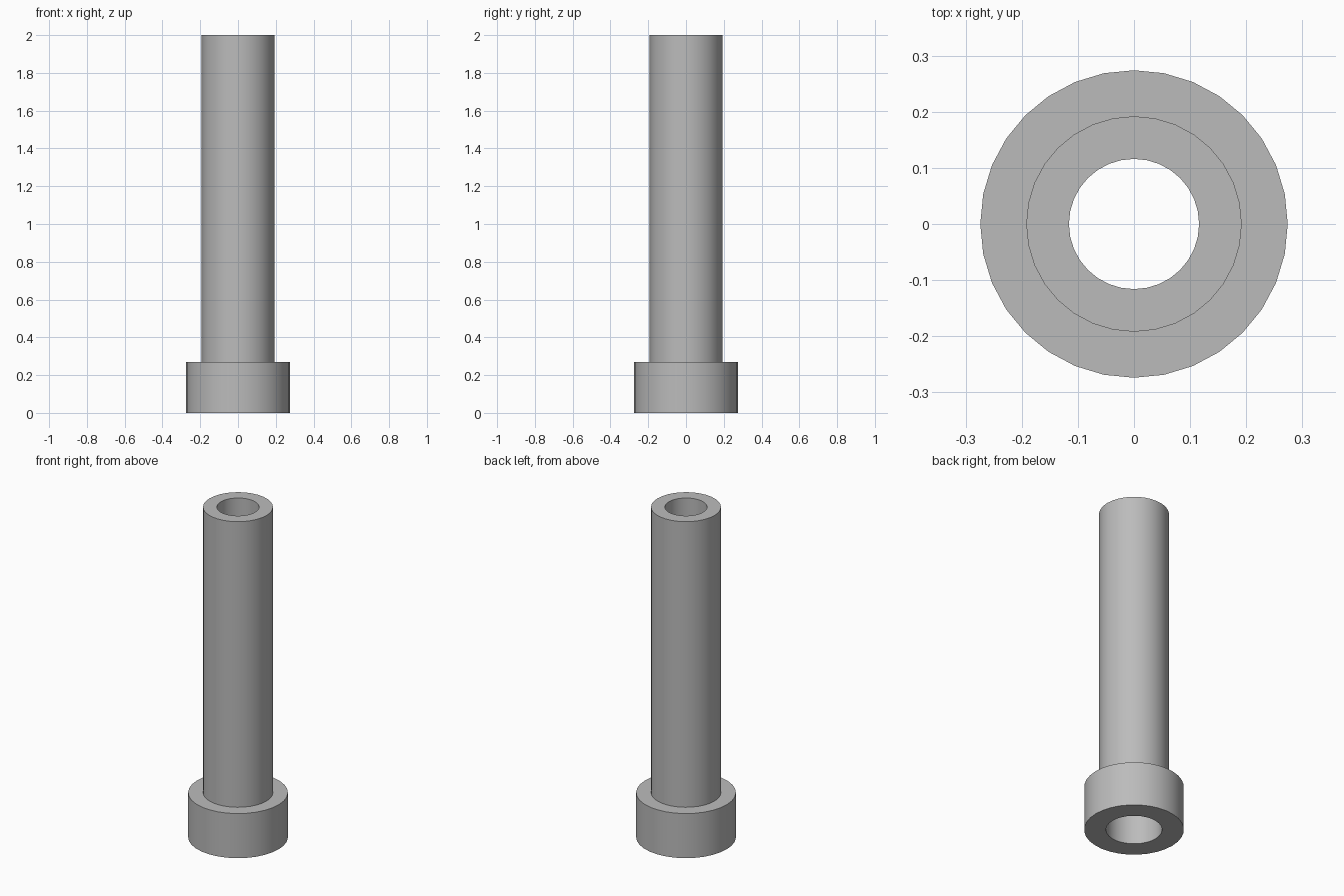
import bpy
import bmesh
import math

cube = bpy.data.objects.get("Cube")
if cube:
    bpy.data.objects.remove(cube, do_unlink=True)

SIDES = 32
HEAD_R, TUBE_R, SOCKET_R, BORE_R = 0.274, 0.192, 0.154, 0.116
HEAD_TOP, TOP = 0.27, 2.0

grey = bpy.data.materials.new("plain grey")
grey.use_nodes = True
colour = (0.5, 0.5, 0.5, 1.0)
grey.diffuse_color = colour
grey.node_tree.nodes["Principled BSDF"].inputs["Base Color"].default_value = colour


def lathe(name, profile):
    """Spin a closed (radius, height) profile around the z axis."""
    bm = bmesh.new()
    rings = []
    for r, z in profile:
        rings.append([bm.verts.new((r * math.cos(a), r * math.sin(a), z))
                      for a in (math.tau * i / SIDES for i in range(SIDES))])
    for low, high in zip(rings, rings[1:] + rings[:1]):
        for i in range(SIDES):
            j = (i + 1) % SIDES
            bm.faces.new((low[i], low[j], high[j], high[i]))
    bmesh.ops.recalc_face_normals(bm, faces=bm.faces)
    mesh = bpy.data.meshes.new(name)
    bm.to_mesh(mesh)
    bm.free()
    mesh.materials.append(grey)
    obj = bpy.data.objects.new(name, mesh)
    bpy.context.collection.objects.link(obj)
    bpy.ops.object.select_all(action="DESELECT")
    obj.select_set(True)
    bpy.context.view_layer.objects.active = obj
    bpy.ops.object.shade_smooth_by_angle(angle=math.radians(30))
    return obj


# Hollow shaft with a wide collar; the bore widens into a socket in the collar
lathe("flanged_sleeve", [
    (SOCKET_R, 0), (HEAD_R, 0), (HEAD_R, HEAD_TOP), (TUBE_R, HEAD_TOP),
    (TUBE_R, TOP), (BORE_R, TOP), (BORE_R, HEAD_TOP), (SOCKET_R, HEAD_TOP),
])
